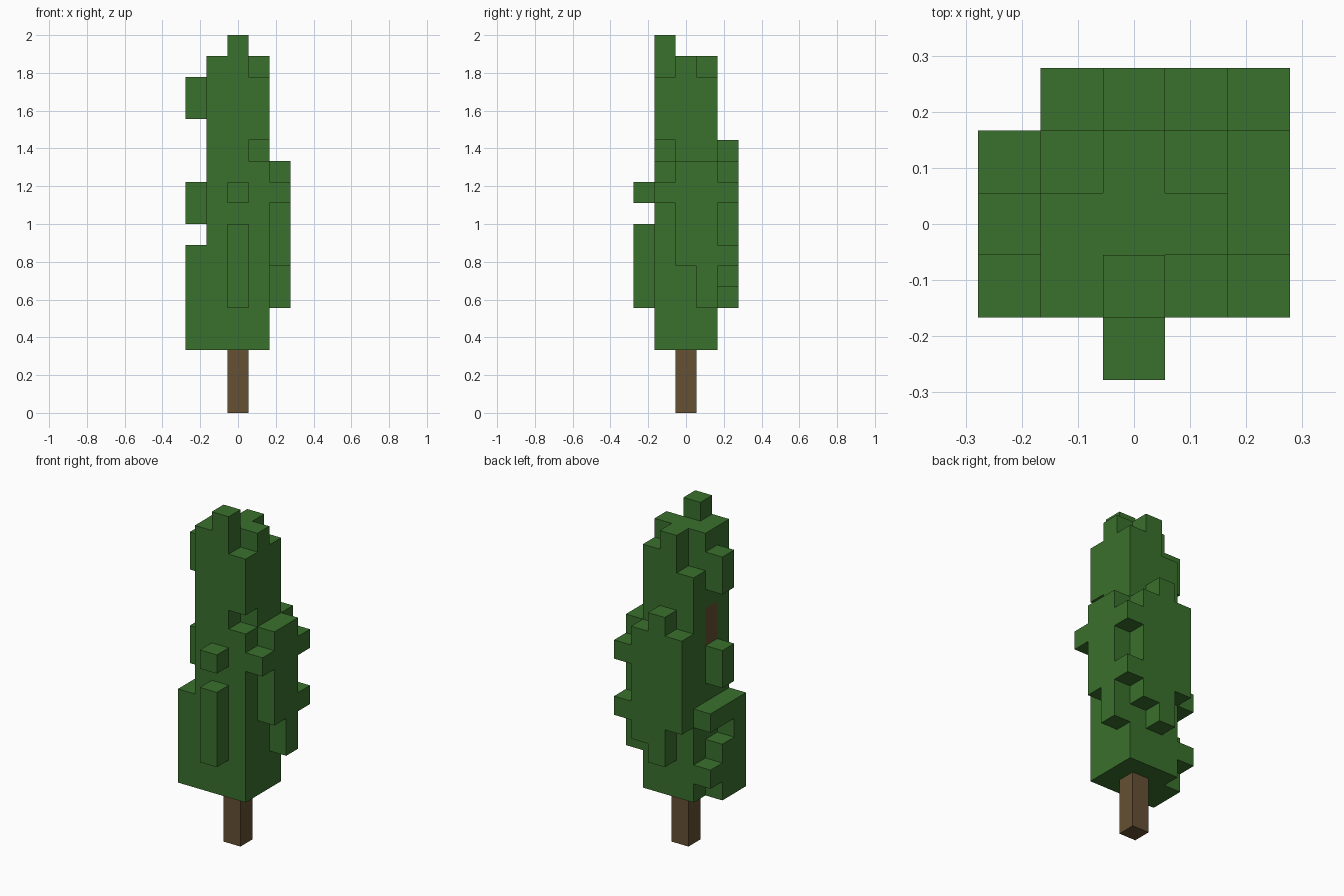
import bpy
import bmesh
from mathutils import Vector

cube = bpy.data.objects.get("Cube")
if cube:
    bpy.data.objects.remove(cube, do_unlink=True)

UNIT = 2 / 18  # edge of one block


def material(name, color):
    mat = bpy.data.materials.new(name)
    mat.use_nodes = True
    mat.diffuse_color = color
    bsdf = mat.node_tree.nodes["Principled BSDF"]
    bsdf.inputs["Base Color"].default_value = color
    bsdf.inputs["Roughness"].default_value = 0.9
    return mat


def column(x, y, low, high):
    """Block cells stacked at one spot of the grid."""
    return {(x, y, z) for z in range(low, high)}


def build(name, cells, occupied, mat):
    """One mesh with only the outer faces of the blocks."""
    bm = bmesh.new()
    for cell in sorted(cells):
        centre = Vector(cell) + Vector((0, 0, 0.5))
        for axis in range(3):
            for sign in (-1, 1):
                normal = Vector((0, 0, 0))
                normal[axis] = sign
                near = tuple(int(c + n) for c, n in zip(cell, normal))
                if near in occupied:
                    continue
                u = Vector((0, 0, 0))
                u[(axis + 1) % 3] = 0.5
                v = normal.cross(u)
                mid = centre + normal / 2
                corners = (mid - u - v, mid + u - v, mid + u + v, mid - u + v)
                bm.faces.new([bm.verts.new(p * UNIT) for p in corners])
    bmesh.ops.remove_doubles(bm, verts=bm.verts, dist=UNIT / 100)
    mesh = bpy.data.meshes.new(name)
    bm.to_mesh(mesh)
    bm.free()
    mesh.materials.append(mat)
    obj = bpy.data.objects.new(name, mesh)
    bpy.context.collection.objects.link(obj)
    return obj


# Trunk and the bit of branch that shows on one side
trunk = column(0, 0, 0, 3)
branch = column(-1, 0, 11, 13)

# Solid core of the crown
leaves = set()
for x in (-1, 0, 1):
    for y in (-1, 0, 1):
        leaves |= column(x, y, 3, 17)

# Notches at the crown corners
for x, y, low, high in ((1, -1, 16, 17), (1, 1, 16, 17),
                        (-1, 1, 15, 17), (1, -1, 12, 13)):
    leaves -= column(x, y, low, high)

# Tip and the clumps on the front, back and both sides
clumps = (
    (0, -1, 17, 18),
    (0, -2, 5, 9), (0, -2, 10, 11),
    (-1, 2, 7, 12), (0, 2, 5, 13), (1, 2, 6, 12),
    (2, -1, 10, 11), (2, 0, 7, 12), (2, 1, 5, 12),
    (2, 2, 7, 8), (2, 2, 10, 11),
    (-2, -1, 3, 8), (-2, 0, 3, 6), (-2, 0, 7, 8),
    (-2, 1, 4, 5), (-2, 1, 7, 8),
    (-2, 0, 9, 11), (-2, 0, 14, 16),
)
for clump in clumps:
    leaves |= column(*clump)
leaves -= branch

bark = material("bark_brown", (0.130, 0.082, 0.033, 1))
leaf = material("leaf_green", (0.042, 0.162, 0.026, 1))
everything = trunk | branch | leaves
build("trunk", trunk, everything, bark)
build("branch", branch, everything, bark)
build("foliage", leaves, everything, leaf)
